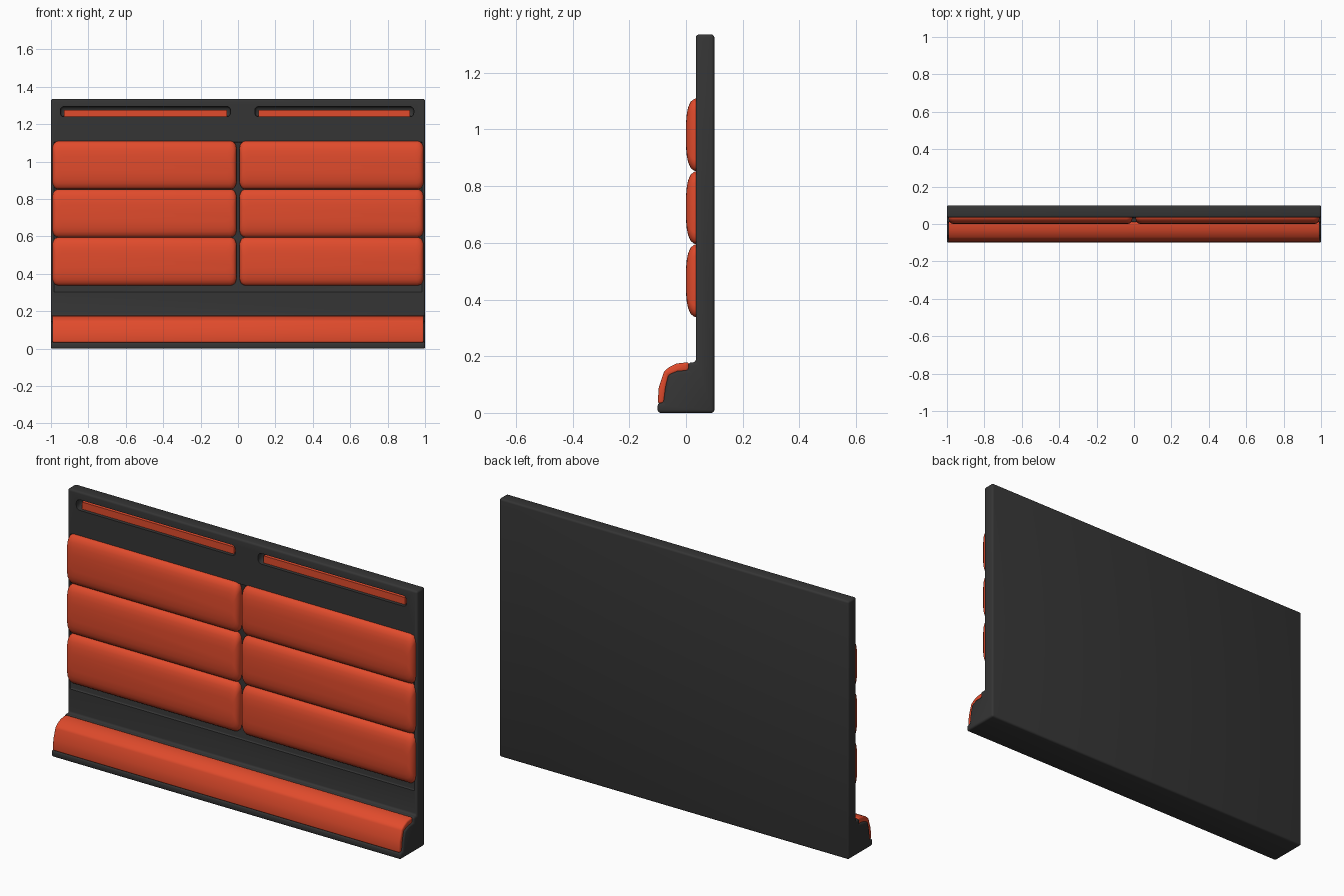
import bpy, bmesh, math
from mathutils import Vector

if "Cube" in bpy.data.objects:
    bpy.data.objects.remove(bpy.data.objects["Cube"])


def material(name, rgb):
    m = bpy.data.materials.new(name)
    m.diffuse_color = (*rgb, 1)
    m.use_nodes = True
    m.node_tree.nodes["Principled BSDF"].inputs["Base Color"].default_value = m.diffuse_color
    return m


DARK = material("charcoal", (0.035, 0.035, 0.035))
RED = material("orange_red", (0.75, 0.07, 0.025))


def new_object(name, bm, mat):
    bmesh.ops.recalc_face_normals(bm, faces=bm.faces)
    me = bpy.data.meshes.new(name)
    bm.to_mesh(me)
    bm.free()
    me.materials.append(mat)
    ob = bpy.data.objects.new(name, me)
    bpy.context.collection.objects.link(ob)
    return ob


def bevel_sharp(bm, width, segments=3, angle=30):
    edges = [e for e in bm.edges if e.calc_face_angle(0) > math.radians(angle)]
    bmesh.ops.bevel(bm, geom=edges, offset=width, segments=segments,
                    profile=0.5, affect='EDGES', clamp_overlap=True)


def extrude_profile(name, points, half, mat, width):
    bm = bmesh.new()
    face = bm.faces.new([bm.verts.new((-half, y, z)) for y, z in points])
    out = bmesh.ops.extrude_face_region(bm, geom=[face])
    moved = [v for v in out["geom"] if isinstance(v, bmesh.types.BMVert)]
    bmesh.ops.translate(bm, verts=moved, vec=(2 * half, 0, 0))
    bmesh.ops.recalc_face_normals(bm, faces=bm.faces)
    bevel_sharp(bm, width)
    return new_object(name, bm, mat)


def box(name, lo, hi, mat, width=0):
    bm = bmesh.new()
    bmesh.ops.create_cube(bm, size=1)
    lo, hi = Vector(lo), Vector(hi)
    for v in bm.verts:
        v.co = Vector([lo[i] + (v.co[i] + 0.5) * (hi[i] - lo[i]) for i in range(3)])
    if width:
        bevel_sharp(bm, width)
    return new_object(name, bm, mat)


def cushion(name, x0, x1, z0, z1):
    # stacked rounded rectangles: (y, inset in x, inset in z)
    rings = [(0.05, 0, 0), (0.033, 0, 0), (0.025, 0.001, 0.004), (0.016, 0.004, 0.012),
             (0.008, 0.009, 0.03), (0.003, 0.016, 0.052), (0, 0.028, 0.085)]
    bm = bmesh.new()
    loops = []
    for y, ix, iz in rings:
        hx, hz = (x1 - x0) / 2 - ix, (z1 - z0) / 2 - iz
        rx, rz = 0.03, min(0.04, hz * 0.6)
        loop = []
        for q, (sx, sz) in enumerate([(1, 1), (-1, 1), (-1, -1), (1, -1)]):
            for k in range(5):
                a = math.pi / 2 * (q + k / 4)
                loop.append(bm.verts.new(((x0 + x1) / 2 + sx * (hx - rx) + rx * math.cos(a), y,
                                          (z0 + z1) / 2 + sz * (hz - rz) + rz * math.sin(a))))
        loops.append(loop)
    for a, b in zip(loops, loops[1:]):
        for i in range(len(a)):
            j = (i + 1) % len(a)
            bm.faces.new((a[i], a[j], b[j], b[i]))
    bm.faces.new(loops[0])
    bm.faces.new(loops[-1])
    return new_object(name, bm, RED)


def smooth(ob):
    bpy.ops.object.select_all(action='DESELECT')
    ob.select_set(True)
    bpy.context.view_layer.objects.active = ob
    for m in list(ob.modifiers):
        bpy.ops.object.modifier_apply(modifier=m.name)
    bpy.ops.object.shade_smooth_by_angle(angle=math.radians(35))


# dark backboard with its foot, drawn as one side profile
board = extrude_profile("backboard", [
    (0.1, 0), (0.1, 1.335), (0.035, 1.335), (0.035, 0.178), (0.008, 0.178), (0.008, 0.15),
    (-0.03, 0.148), (-0.062, 0.135), (-0.073, 0.09), (-0.08, 0.035), (-0.1, 0.035),
    (-0.1, 0)], 1.0, DARK, 0.011)

# shallow recess behind the cushions and two slots near the top
SLOTS = [(-0.95, -0.04), (0.09, 0.94)]
cutters = [box("recess_cutter", (-0.985, -0.02, 0.302), (0.985, 0.043, 1.105), DARK, 0.006)]
for x0, x1 in SLOTS:
    cutters.append(box("slot_cutter", (x0, -0.03, 1.24), (x1, 0.07, 1.295), DARK, 0.02))
for c in cutters:
    c.hide_render = True
    mod = board.modifiers.new("cut", 'BOOLEAN')
    mod.operation = 'DIFFERENCE'
    mod.solver = 'EXACT'
    mod.object = c

# coloured cushion over the foot
foot = extrude_profile("foot_cushion", [
    (-0.1, 0.033), (-0.096, 0.09), (-0.077, 0.148), (-0.058, 0.162), (-0.034, 0.174),
    (0.0, 0.178), (0.011, 0.178), (0.011, 0.148), (-0.03, 0.144), (-0.06, 0.132),
    (-0.07, 0.09), (-0.077, 0.033)], 0.993, RED, 0.008)

parts = [board, foot]

# three rows of paired cushions
for row in range(3):
    z = 0.338 + row * 0.2575
    for side, x0, x1 in (("left", -0.992, -0.008), ("right", 0.008, 0.992)):
        parts.append(cushion(f"{side}_cushion_{row + 1}", x0, x1, z, z + 0.2565))

# coloured strips inside the slots
for side, (x0, x1) in zip(("left", "right"), SLOTS):
    parts.append(box(f"{side}_slot_strip", (x0 + 0.02, 0.052, 1.235),
                     (x1 - 0.02, 0.08, 1.277), RED))

for p in parts:
    smooth(p)
for c in cutters:
    bpy.data.objects.remove(c)
